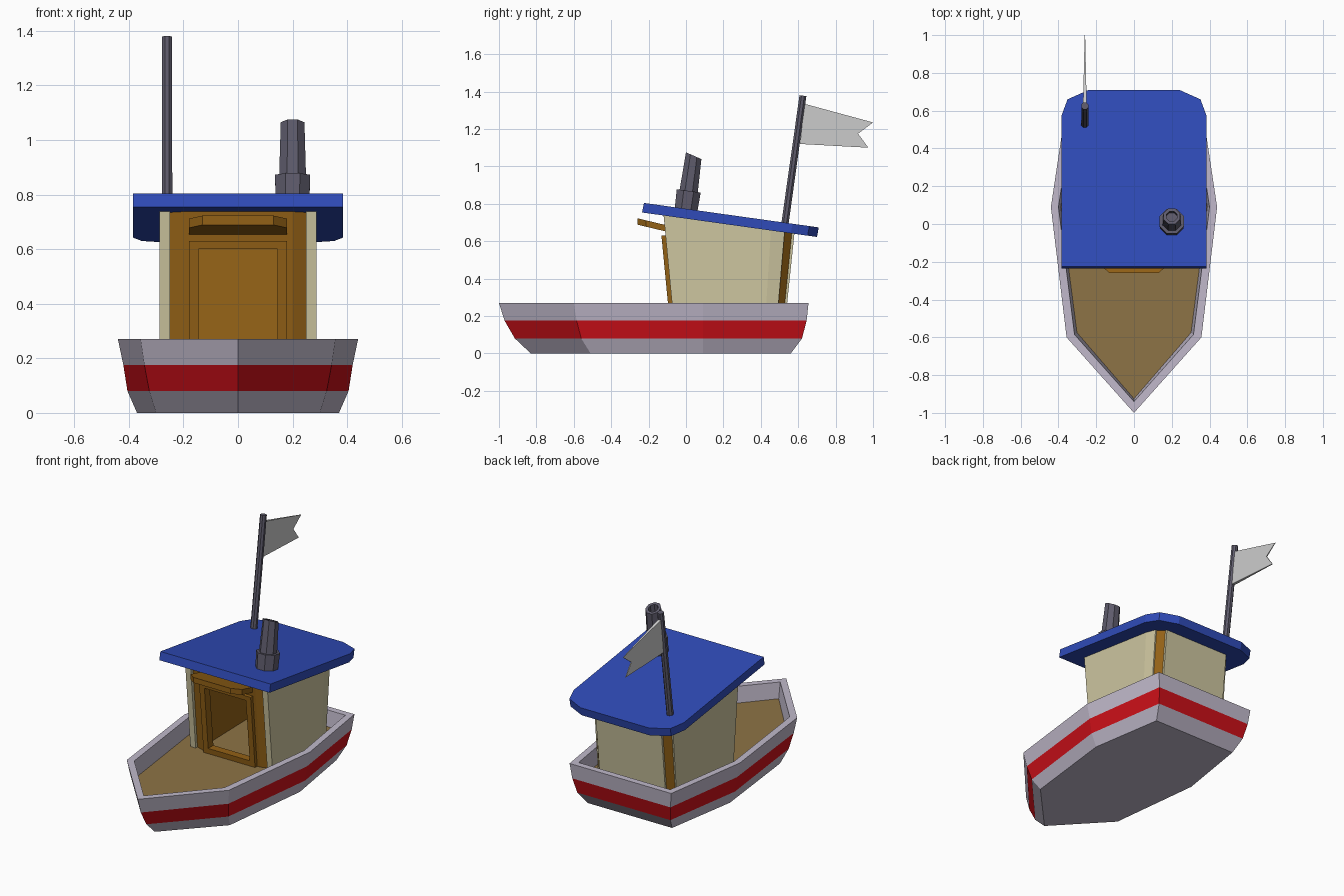
import bpy, bmesh
from math import sin, cos, pi, radians
from mathutils import Vector

if "Cube" in bpy.data.objects:
    bpy.data.objects.remove(bpy.data.objects["Cube"])


def material(name, rgb):
    m = bpy.data.materials.new(name)
    m.diffuse_color = [c ** 2.2 for c in rgb] + [1]
    m.use_nodes = True
    m.node_tree.nodes["Principled BSDF"].inputs["Base Color"].default_value = m.diffuse_color
    return m


WHITE = material("pale_paint", (.75, .72, .79))
RED = material("red_paint", (.80, .09, .12))
BLUE = material("blue_paint", (.20, .30, .72))
CREAM = material("cream_paint", (.80, .77, .62))
WOOD = material("brown_wood", (.57, .38, .11))
DECK = material("deck_wood", (.55, .45, .28))
METAL = material("dark_metal", (.37, .36, .42))


def loft(name, rings, mats=(), cap_start=True, cap_end=True, band_mats=None, loop=False):
    """Skin a list of equal-length point rings."""
    bm = bmesh.new()
    vs = [[bm.verts.new(p) for p in r] for r in rings]
    n = len(vs[0])
    pairs = list(zip(vs, vs[1:])) + ([(vs[-1], vs[0])] if loop else [])
    for k, (a, b) in enumerate(pairs):
        for i in range(n):
            j = (i + 1) % n
            f = bm.faces.new((a[i], a[j], b[j], b[i]))
            f.material_index = band_mats[k] if band_mats else 0
    if cap_start and not loop:
        bm.faces.new(vs[0][::-1])
    if cap_end and not loop:
        bm.faces.new(vs[-1])
    bmesh.ops.recalc_face_normals(bm, faces=bm.faces[:])
    me = bpy.data.meshes.new(name)
    bm.to_mesh(me)
    bm.free()
    for m in mats:
        me.materials.append(m)
    ob = bpy.data.objects.new(name, me)
    bpy.context.collection.objects.link(ob)
    return ob


def mirrored(half):
    """Right-hand outline (x, y) continued on the left in reverse order."""
    return half + [(-x, y) for x, y in reversed(half) if x > 0]


# Hull: stacked outlines, then over the rim and down to the deck
def hull_ring(z, bow, shoulder, mid, stern):
    return [(x, y, z) for x, y in mirrored([(0, bow), shoulder, (mid, .09), stern])]


deck_ring = hull_ring(.17, -.925, (.302, -.575), .388, (.308, .605))
loft("hull", [
    hull_ring(0, -.83, (.30, -.51), .37, (.295, .56)),
    hull_ring(.08, -.915, (.325, -.56), .405, (.325, .62)),
    hull_ring(.175, -.97, (.343, -.585), .42, (.343, .645)),
    hull_ring(.27, -1, (.357, -.60), .44, (.355, .655)),
    hull_ring(.27, -.94, (.315, -.585), .40, (.32, .615)),
    deck_ring], [WHITE, RED], cap_end=False, band_mats=[0, 1, 0, 0, 0])
loft("deck", [[(x, y, .15) for x, y, z in deck_ring], deck_ring], [DECK])


# Cabin: walls lean outward at front and back and stop under the sloped roof
def roof_z(y):
    return .758 - .14 * (y + .235)


def wall(name, plan, mat):
    low = [(x, -.065 + .595 * t, .165) for x, t in plan]
    high = [(x, -.12 + .70 * t, roof_z(-.12 + .70 * t)) for x, t in plan]
    return loft(name, [low, high], [mat])


outer = [(.15, 0), (.20, 0), (.25, .03), (.27, .92), (.23, .98)]
inner = [(.15, .04), (.19, .04), (.225, .06), (.235, .90), (.20, .95)]
outer_loop = mirrored(outer)
inner_loop = mirrored(inner)
wall("cabin_core", outer_loop + inner_loop[::-1], WOOD)
side = [(.25, 0), (.287, 0), (.287, .82), (.275, .925), (.235, .925)]
for s, label in ((1, "right"), (-1, "left")):
    wall("cabin_side_" + label, [(s * x, t) for x, t in side], CREAM)
wall("cabin_back", [(.23, .96), (.23, 1), (-.23, 1), (-.23, .96)], CREAM)


# Door frame and the panel above it, on the leaning front wall
def front_y(z):
    return -.065 - .055 * (z - .17) / .57


def front_rect(w, z0, z1, off):
    return [(x, front_y(z) + off, z) for x, z in ((-w, z0), (w, z0), (w, z1), (-w, z1))]


loft("door_lintel", [front_rect(.16, .60, .739, .0), front_rect(.16, .60, .736, .03)], [WOOD])
loft("door_frame", [
    front_rect(.18, .17, .63, .03), front_rect(.18, .17, .63, -.022),
    front_rect(.145, .205, .60, -.022), front_rect(.145, .205, .60, .03)], [WOOD], loop=True)

# Visor over the door
visor = mirrored([(.18, -.11), (.18, -.215), (.13, -.26)])
loft("door_visor", [[(x, y, .655 - .24 * (y + .12) + h) for x, y in visor]
                    for h in (0, .034)], [WOOD])

# Roof: tilted slab with clipped rear corners
roof = mirrored([(.385, -.225), (.385, .57), (.352, .66), (.24, .71)])
loft("roof", [[(x, y - .01, roof_z(y) - .003) for x, y in roof],
              [(x, y, roof_z(y) + .048) for x, y in roof]], [BLUE])

# Funnel and mast share the roof's backward lean
A = radians(8)
AXIS, ACROSS = Vector((0, sin(A), cos(A))), Vector((0, cos(A), -sin(A)))


def tube(name, base, sides, profile, mat):
    rings = []
    for r, h, slant in profile:
        ring = []
        for i in range(sides):
            a = 2 * pi * (i + .5) / sides
            u, v = r * cos(a), r * sin(a)
            ring.append(Vector(base) + Vector((u, 0, 0)) + ACROSS * v + AXIS * (h - slant * v))
        rings.append(ring)
    return loft(name, rings, [mat])


tube("funnel", (.2, 0, .765), 8, [(.066, 0, 0), (.070, .105, 0), (.053, .105, 0),
     (.047, .295, .28), (.030, .295, .28), (.030, .23, 0)], METAL)
tube("mast", (-.26, .525, .665), 8, [(.021, 0, 0), (.020, .72, 0)], METAL)

# Flag: swallowtail thinning towards its tip
flag = [(.61, 1.12), (.975, 1.10), (.92, 1.175), (1.0, 1.235), (.632, 1.335)]
loft("flag", [[(-.26 + s * (.010 - .022 * (y - .61)), y, z) for y, z in flag]
              for s in (-1, 1)])
